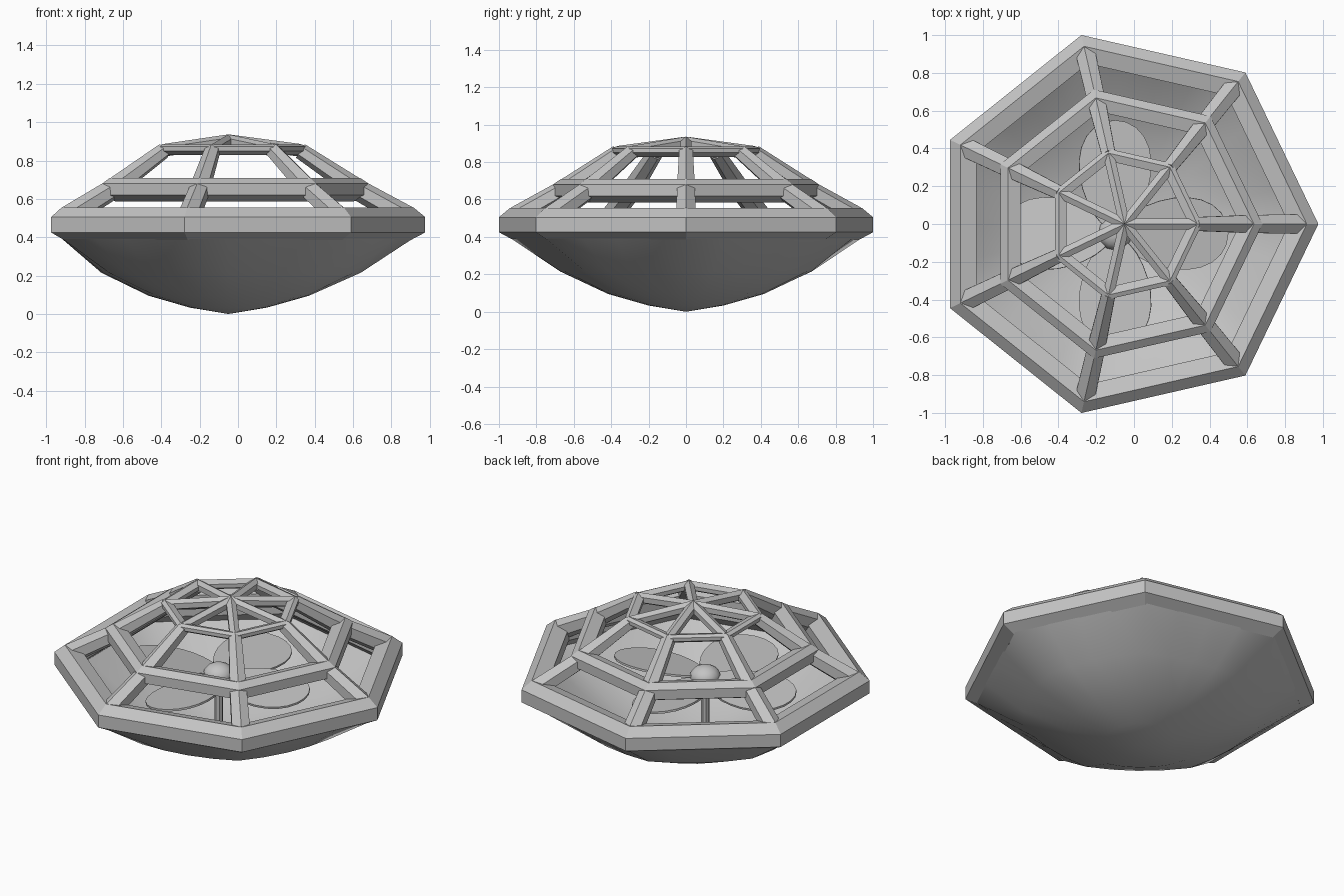
import bpy, bmesh, math
from mathutils import Vector, Matrix

if "Cube" in bpy.data.objects:
    bpy.data.objects.remove(bpy.data.objects["Cube"], do_unlink=True)

SIDES = 7
STEP = math.tau / SIDES
CENTRE = Vector((-0.05, 0, 0))

grey = bpy.data.materials.new("plain grey")
grey.use_nodes = True
colour = (0.55, 0.55, 0.55, 1)
grey.diffuse_color = colour
grey.node_tree.nodes["Principled BSDF"].inputs["Base Color"].default_value = colour


def finish(bm, name, smooth=False):
    bmesh.ops.recalc_face_normals(bm, faces=bm.faces)
    for f in bm.faces:
        f.smooth = smooth
    mesh = bpy.data.meshes.new(name)
    bm.to_mesh(mesh)
    bm.free()
    mesh.materials.append(grey)
    ob = bpy.data.objects.new(name, mesh)
    bpy.context.collection.objects.link(ob)
    return ob


def polar(r, angle, z):
    return CENTRE + Vector((r * math.cos(angle), r * math.sin(angle), z))


def bridge(bm, loops, closed):
    """Join neighbouring vertex loops with quads."""
    n = len(loops[0])
    for i in range(len(loops) if closed else len(loops) - 1):
        a, b = loops[i], loops[(i + 1) % len(loops)]
        for j in range(n):
            k = (j + 1) % n
            bm.faces.new((a[j], a[k], b[k], b[j]))


def frame_ring(name, profile):
    """Seven-sided ring swept from a radius / height profile."""
    bm = bmesh.new()
    loops = [[bm.verts.new(polar(r, i * STEP, z)) for r, z in profile]
             for i in range(SIDES)]
    bridge(bm, loops, True)
    return finish(bm, name)


def spokes(name, start, end, r_start, r_end):
    """Seven hexagonal beams, each with a ridge on top."""
    bm = bmesh.new()
    for i in range(SIDES):
        a, b = polar(start[0], i * STEP, start[1]), polar(end[0], i * STEP, end[1])
        d = (b - a).normalized()
        side = d.cross(Vector((0, 0, 1))).normalized()
        up = side.cross(d)
        loops = []
        for p, r in ((a, r_start), (b, r_end)):
            loops.append([bm.verts.new(p + r * (math.sin(k * math.pi / 3) * side
                          + math.cos(k * math.pi / 3) * up)) for k in range(6)])
        bridge(bm, loops, False)
        for loop in loops:
            bm.faces.new(loop)
    return finish(bm, name)


# Dome frame: three rings and the beams between them
frame_ring("rim_ring", [(1.026, .425), (1.026, .505), (.965, .555),
                        (.87, .53), (.87, .45), (.95, .385)])
frame_ring("middle_ring", [(.73, .62), (.73, .68), (.685, .71),
                           (.61, .69), (.61, .62), (.65, .585)])
frame_ring("upper_ring", [(.41, .85), (.41, .872), (.385, .883),
                          (.34, .87), (.34, .845), (.37, .828)])
spokes("lower_spokes", (.93, .505), (.67, .65), .06, .055)
spokes("middle_spokes", (.67, .652), (.375, .85), .055, .042)
spokes("apex_spokes", (.375, .853), (0, .903), .033, .033)

# Bowl: seven-sided rim easing into a round bottom
bm = bmesh.new()
COUNT = SIDES * 4
loops = []
for r, z, facet in [(.98, .405, 1), (.69, .215, .4), (.42, .095, .1), (.2, .033, 0)]:
    loop = []
    for i in range(COUNT):
        a = i * math.tau / COUNT
        off = (a % STEP) - STEP / 2
        flat = math.cos(STEP / 2) / math.cos(off)
        loop.append(bm.verts.new(polar(r * (1 + facet * (flat - 1)), a, z)))
    loops.append(loop)
bridge(bm, loops, False)
tip = bm.verts.new(polar(0, 0, 0))
for i in range(COUNT):
    bm.faces.new((loops[-1][i], loops[-1][(i + 1) % COUNT], tip))
bowl = finish(bm, "bowl", True)

# Rotor: four egg-shaped, slightly pitched blades
HUB = Vector((-.1, -.05, .45))
bm = bmesh.new()
for q in range(4):
    turn = (Matrix.Translation(HUB) @ Matrix.Rotation(q * math.pi / 2, 4, 'Z')
            @ Matrix.Rotation(math.radians(8), 4, 'X'))
    layers = []
    for z in (-.006, .006):
        layer = []
        for i in range(24):
            a = i * math.tau / 24
            x = .31 + .29 * math.cos(a)
            y = .19 * math.sin(a) * (1 + .2 * math.cos(a))
            layer.append(bm.verts.new(turn @ Vector((x, y, z))))
        layers.append(layer)
        bm.faces.new(layer)
    bridge(bm, layers, False)
finish(bm, "rotor_blades")

# Hub dome and the stem under it
bm = bmesh.new()
bmesh.ops.create_uvsphere(bm, u_segments=12, v_segments=8, radius=.09,
                          matrix=Matrix.Translation(HUB) @ Matrix.Diagonal((1, 1, .75, 1)))
finish(bm, "hub", True)
bm = bmesh.new()
bmesh.ops.create_cone(bm, segments=8, radius1=.025, radius2=.025, depth=.42, cap_ends=True,
                      matrix=Matrix.Translation(HUB - Vector((0, 0, .215))))
finish(bm, "stem")
